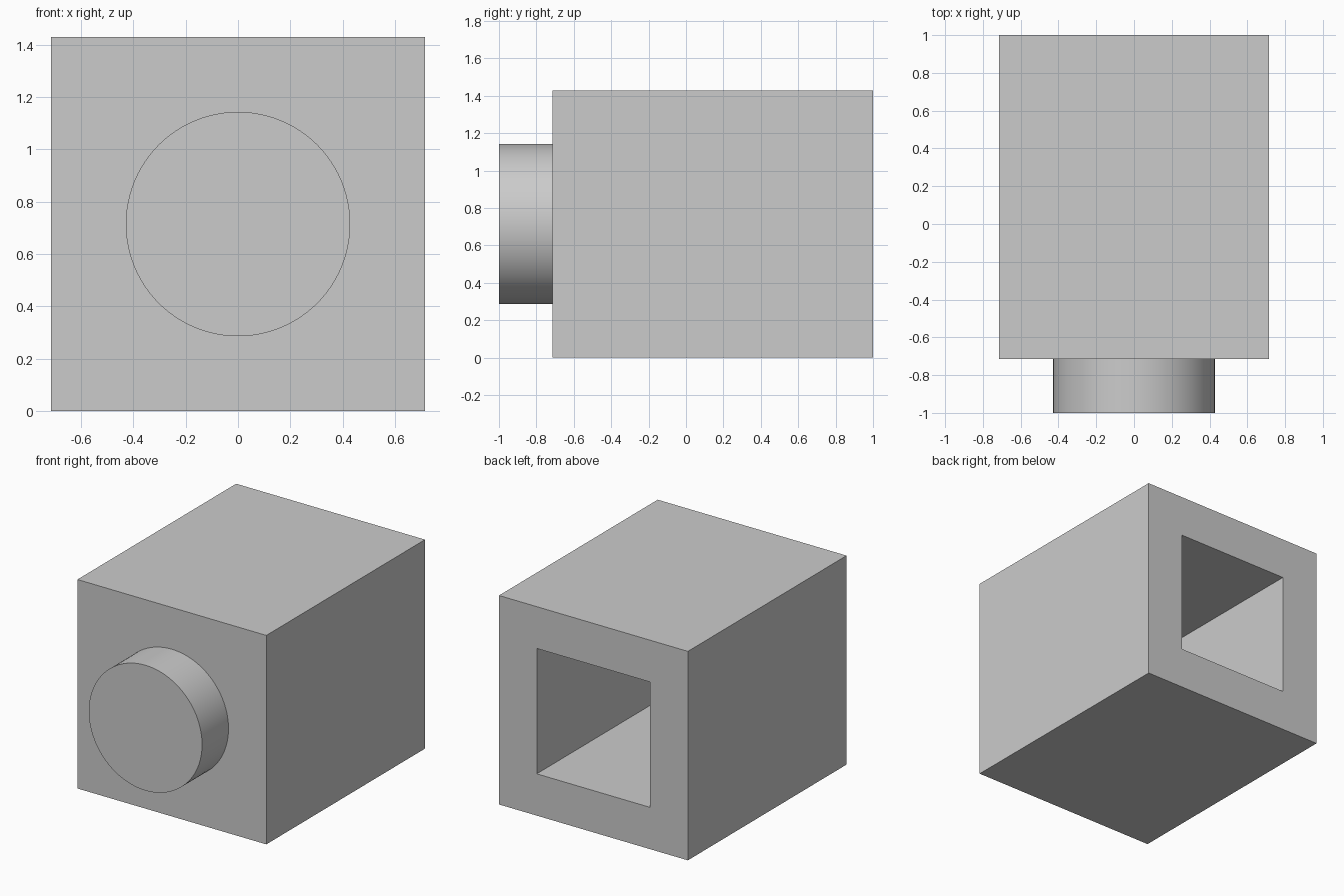
import bpy, bmesh, math
from mathutils import Matrix, Vector

default = bpy.data.objects.get("Cube")
if default:
    bpy.data.objects.remove(default, do_unlink=True)

U = 1 / 7             # module that all sizes are multiples of
WIDTH, LENGTH = 10 * U, 12 * U
WALL = 2 * U
STUD_RADIUS, STUD_LENGTH = 3 * U, 2 * U
FRONT, MID_Z = 1 - LENGTH, WIDTH / 2

grey = bpy.data.materials.new("plain_grey")
grey.use_nodes = True
colour = (0.6, 0.6, 0.6, 1)
grey.diffuse_color = colour
grey.node_tree.nodes["Principled BSDF"].inputs["Base Color"].default_value = colour


def make_object(name, bm):
    bmesh.ops.recalc_face_normals(bm, faces=bm.faces)
    mesh = bpy.data.meshes.new(name)
    bm.to_mesh(mesh)
    bm.free()
    mesh.materials.append(grey)
    obj = bpy.data.objects.new(name, mesh)
    bpy.context.collection.objects.link(obj)
    return obj


# Box body with a square socket sunk into its back
bm = bmesh.new()
bmesh.ops.create_cube(bm, size=1, matrix=Matrix.Translation((0, FRONT + LENGTH / 2, MID_Z))
                      @ Matrix.Diagonal((WIDTH, LENGTH, WIDTH, 1)))
back = max(bm.faces, key=lambda f: f.calc_center_median().y)
bmesh.ops.inset_region(bm, faces=[back], thickness=WALL, use_even_offset=True)
socket = bmesh.ops.extrude_discrete_faces(bm, faces=[back])["faces"][0]
bmesh.ops.translate(bm, verts=socket.verts, vec=Vector((0, WALL - LENGTH, 0)))
make_object("box_body", bm)

# Round stud on the front, open where it meets the body
bm = bmesh.new()
bmesh.ops.create_cone(bm, cap_ends=True, segments=96, radius1=STUD_RADIUS,
                      radius2=STUD_RADIUS, depth=STUD_LENGTH,
                      matrix=Matrix.Translation((0, FRONT - STUD_LENGTH / 2, MID_Z))
                      @ Matrix.Rotation(math.pi / 2, 4, "X"))
hidden_cap = max(bm.faces, key=lambda f: f.calc_center_median().y)
bmesh.ops.delete(bm, geom=[hidden_cap], context="FACES_ONLY")
stud = make_object("front_stud", bm)

bpy.ops.object.select_all(action="DESELECT")
stud.select_set(True)
bpy.context.view_layer.objects.active = stud
bpy.ops.object.shade_smooth_by_angle(angle=math.radians(30))
